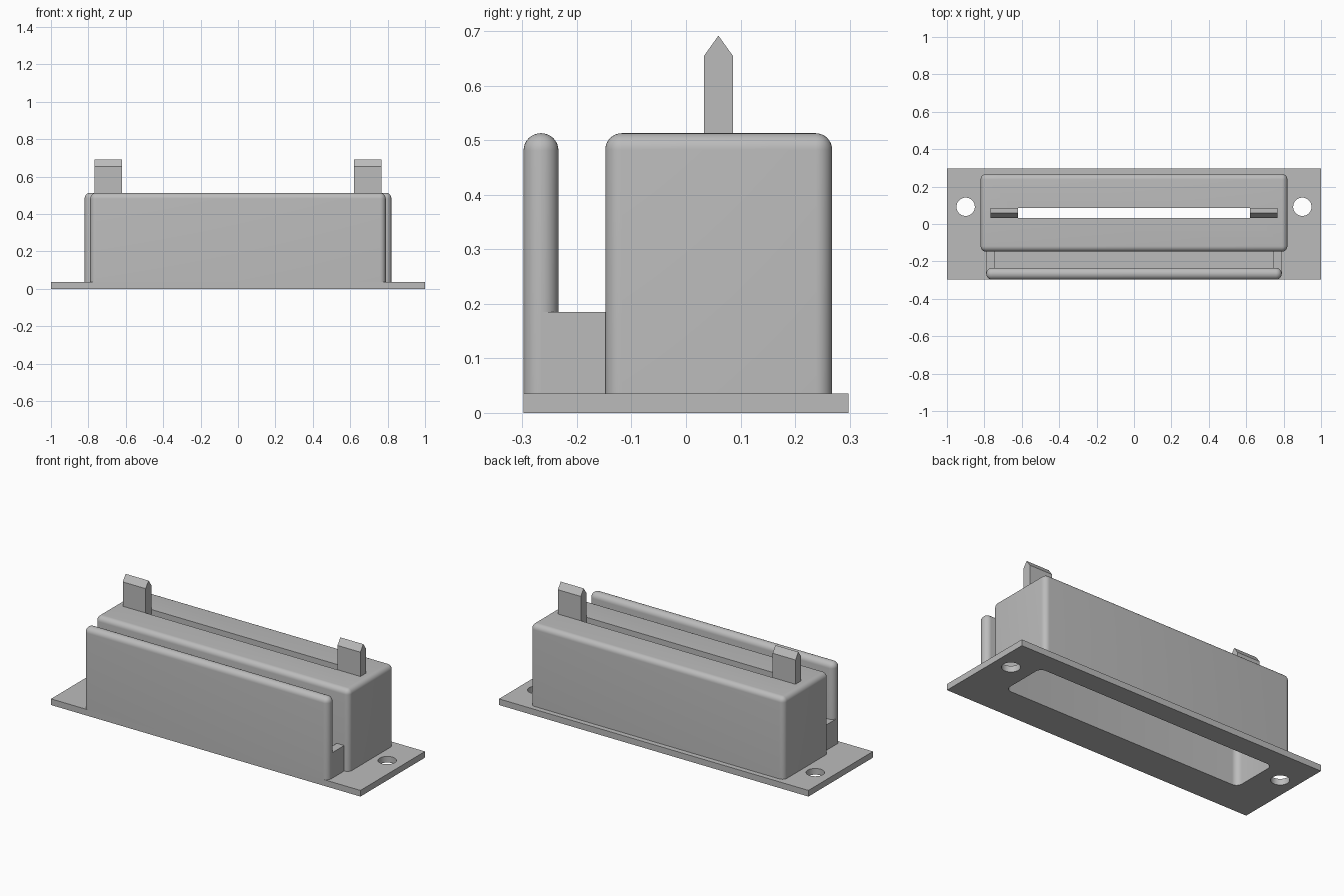
import bpy, bmesh
from mathutils import Matrix, Vector

cube = bpy.data.objects.get("Cube")
if cube:
    bpy.data.objects.remove(cube, do_unlink=True)

GREY = (0.5, 0.5, 0.5, 1)
mat = bpy.data.materials.new("plain grey")
mat.use_nodes = True
mat.diffuse_color = GREY
mat.node_tree.nodes["Principled BSDF"].inputs["Base Color"].default_value = GREY

PLATE_TOP, BODY_TOP, RIB_TOP = 0.036, 0.513, 0.185


def finish(name, bm):
    """Turn a bmesh into a named grey object."""
    bmesh.ops.recalc_face_normals(bm, faces=bm.faces)
    mesh = bpy.data.meshes.new(name)
    bm.to_mesh(mesh)
    bm.free()
    mesh.materials.append(mat)
    obj = bpy.data.objects.new(name, mesh)
    bpy.context.collection.objects.link(obj)
    return obj


def box(name, low, high, radius=0, round_top=True):
    """Box from corner to corner; upright and optionally top edges rounded."""
    low, high = Vector(low), Vector(high)
    bm = bmesh.new()
    bmesh.ops.create_cube(bm, size=1)
    size = Matrix.Diagonal(high - low).to_4x4()
    bm.transform(Matrix.Translation((low + high) / 2) @ size)
    if radius:
        def chosen(edge):
            a, b = (v.co.z for v in edge.verts)
            return abs(a - b) > 1e-4 or (round_top and min(a, b) > low.z + 1e-4)
        bmesh.ops.bevel(bm, geom=[e for e in bm.edges if chosen(e)], offset=radius,
                        segments=8, profile=0.5, affect='EDGES', clamp_overlap=True)
    return finish(name, bm)


def hole_cutter(x, y, radius):
    bm = bmesh.new()
    bmesh.ops.create_cone(bm, cap_ends=True, segments=40, radius1=radius,
                          radius2=radius, depth=0.4)
    bm.transform(Matrix.Translation((x, y, 0)))
    return finish("hole_cutter", bm)


def cut(obj, cutter):
    mod = obj.modifiers.new("cut", 'BOOLEAN')
    mod.operation, mod.solver, mod.object = 'DIFFERENCE', 'EXACT', cutter
    bpy.context.view_layer.objects.active = obj
    bpy.ops.object.modifier_apply(modifier=mod.name)


def blade(name, x0, x1, y0, y1, z0, shoulder, tip):
    """Upright tab with a ridge-shaped tip."""
    profile = [(y0, z0), (y1, z0), (y1, shoulder), ((y0 + y1) / 2, tip), (y0, shoulder)]
    bm = bmesh.new()
    face = bm.faces.new([bm.verts.new((x0, y, z)) for y, z in profile])
    out = bmesh.ops.extrude_face_region(bm, geom=[face])
    moved = [g for g in out["geom"] if isinstance(g, bmesh.types.BMVert)]
    bmesh.ops.translate(bm, verts=moved, vec=(x1 - x0, 0, 0))
    return finish(name, bm)


# Mounting plate and hollow housing
plate = box("mounting_plate", (-1, -0.298, 0), (1, 0.298, PLATE_TOP))
housing = box("housing", (-0.82, -0.148, PLATE_TOP), (0.82, 0.268, BODY_TOP), 0.03)

# Cavity open at the bottom, and the slot through the roof
cavity = box("cavity_cutter", (-0.775, -0.1, -0.1), (0.775, 0.178, 0.465), 0.035, False)
slot = box("slot_cutter", (-0.64, 0.033, 0.4), (0.64, 0.086, 0.6))
holes = [hole_cutter(x, 0.092, 0.049) for x in (-0.9, 0.9)]
cut(plate, cavity)
cut(housing, cavity)
cut(housing, slot)
for hole in holes:
    cut(plate, hole)
for cutter in [cavity, slot] + holes:
    bpy.data.objects.remove(cutter, do_unlink=True)

# Front guard wall with a fully rounded rim
guard = box("front_guard", (-0.79, -0.298, PLATE_TOP), (0.79, -0.234, BODY_TOP), 0.0315)

# Paired ribs joining guard to housing, and pointed tabs at the slot ends
for side, s in (("left", 1), ("right", -1)):
    rx = sorted((0.742 * s, 0.79 * s))
    box(side + "_rib", (rx[0], -0.266, PLATE_TOP), (rx[1], -0.11, RIB_TOP))
    tx = sorted((0.62 * s, 0.768 * s))
    blade(side + "_tab", *tx, 0.033, 0.086, 0.466, 0.655, 0.692)

# Smooth rounded edges while keeping creases sharp
for obj in (plate, housing, guard):
    bpy.ops.object.select_all(action='DESELECT')
    obj.select_set(True)
    bpy.context.view_layer.objects.active = obj
    bpy.ops.object.shade_smooth_by_angle(angle=0.6)
